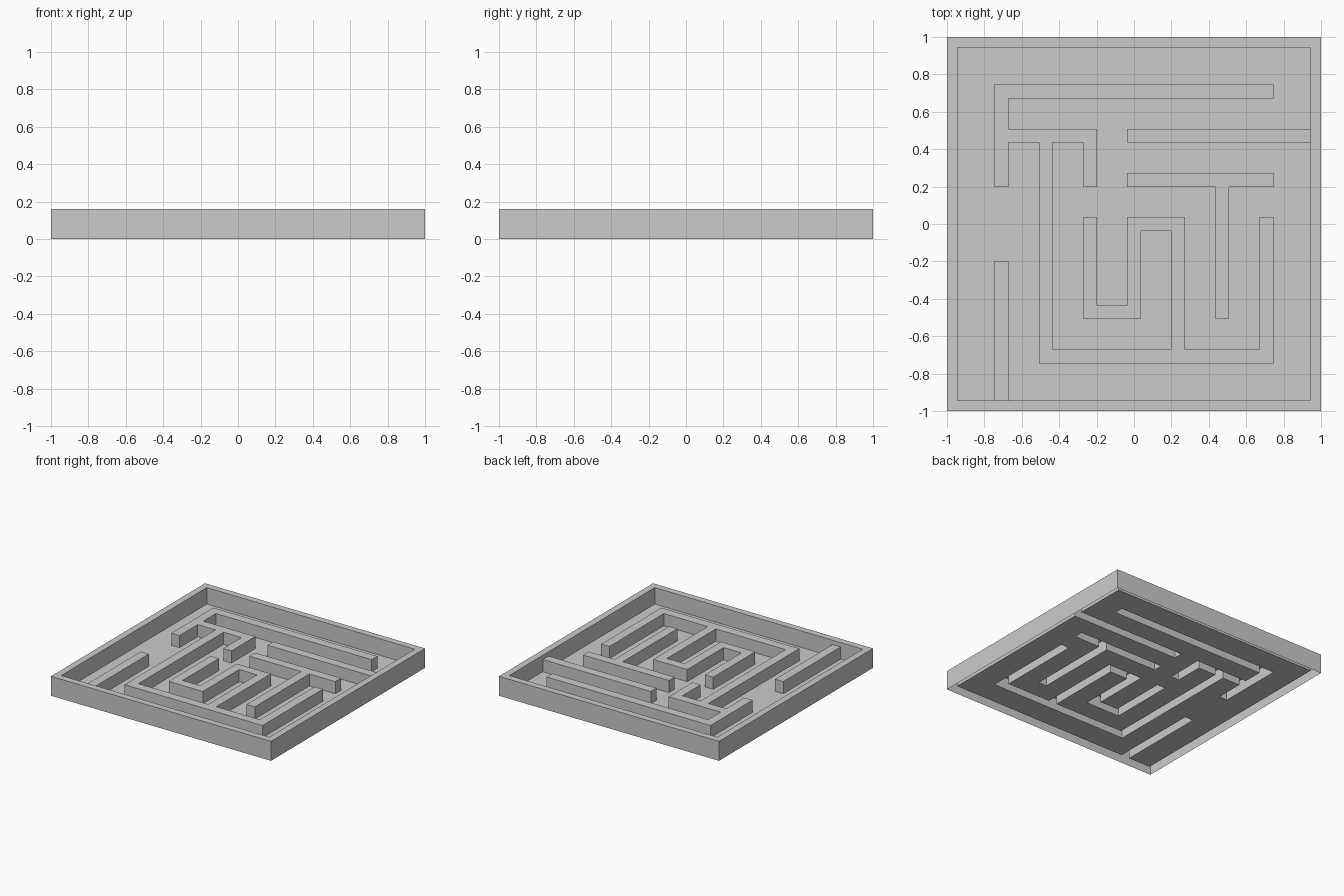
import bpy, bmesh

if "Cube" in bpy.data.objects:
    bpy.data.objects.remove(bpy.data.objects["Cube"])

PITCH, HALF, RIM = 0.236, 0.037, 0.945
HEIGHT = {"outside": 0.0, "floor": 0.025, "maze_walls": 0.125, "rim": 0.16}

# Maze wall centre lines in pitch units (x0, y0, x1, y1)
RUNS = [
    (-3, 3, 3, 3), (-3, 1, -3, 3), (-3, 2, -1, 2), (-1, 1, -1, 2),
    (-2, -3, -2, 2), (-2, -3, 3, -3), (3, -3, 3, 0), (1, -3, 1, 0),
    (0, 0, 1, 0), (0, -2, 0, 0), (-1, -2, 0, -2), (-1, -2, -1, 0),
    (0, 1, 3, 1), (2, -2, 2, 1), (0, 2, 4, 2), (-3, -4, -3, -1),
]

# Grid lines along both axes: outer edge, rim edge and both sides of each wall
lines = [-1.0, -RIM]
for k in range(-3, 4):
    lines += [k * PITCH - HALF, k * PITCH + HALF]
lines += [RIM, 1.0]
N = len(lines) - 1


def part_at(i, j):
    """Which part covers grid cell i, j."""
    if not (0 <= i < N and 0 <= j < N):
        return "outside"
    x, y = (lines[i] + lines[i + 1]) / 2, (lines[j] + lines[j + 1]) / 2
    if max(abs(x), abs(y)) > RIM:
        return "rim"
    for x0, y0, x1, y1 in RUNS:
        if (x0 * PITCH - HALF < x < x1 * PITCH + HALF
                and y0 * PITCH - HALF < y < y1 * PITCH + HALF):
            return "maze_walls"
    return "floor"


def build(part):
    """Top faces and dropping side faces of one part, open underneath."""
    bm = bmesh.new()

    def quad(*points):
        bm.faces.new([bm.verts.new(p) for p in points])

    z = HEIGHT[part]
    for i in range(N):
        for j in range(N):
            if part_at(i, j) != part:
                continue
            a, b, c, d = lines[i], lines[i + 1], lines[j], lines[j + 1]
            quad((a, c, z), (b, c, z), (b, d, z), (a, d, z))
            sides = [(0, -1, a, c, b, c), (1, 0, b, c, b, d),
                     (0, 1, b, d, a, d), (-1, 0, a, d, a, c)]
            for di, dj, x0, y0, x1, y1 in sides:
                low = HEIGHT[part_at(i + di, j + dj)]
                if low < z and part != "floor":
                    quad((x0, y0, low), (x1, y1, low), (x1, y1, z), (x0, y0, z))
    bmesh.ops.remove_doubles(bm, verts=bm.verts, dist=1e-5)
    mesh = bpy.data.meshes.new(part)
    bm.to_mesh(mesh)
    bm.free()
    bpy.context.collection.objects.link(bpy.data.objects.new(part, mesh))


# Hollow-backed tray: floor sheet, outer rim and maze walls
for name in ("floor", "rim", "maze_walls"):
    build(name)
